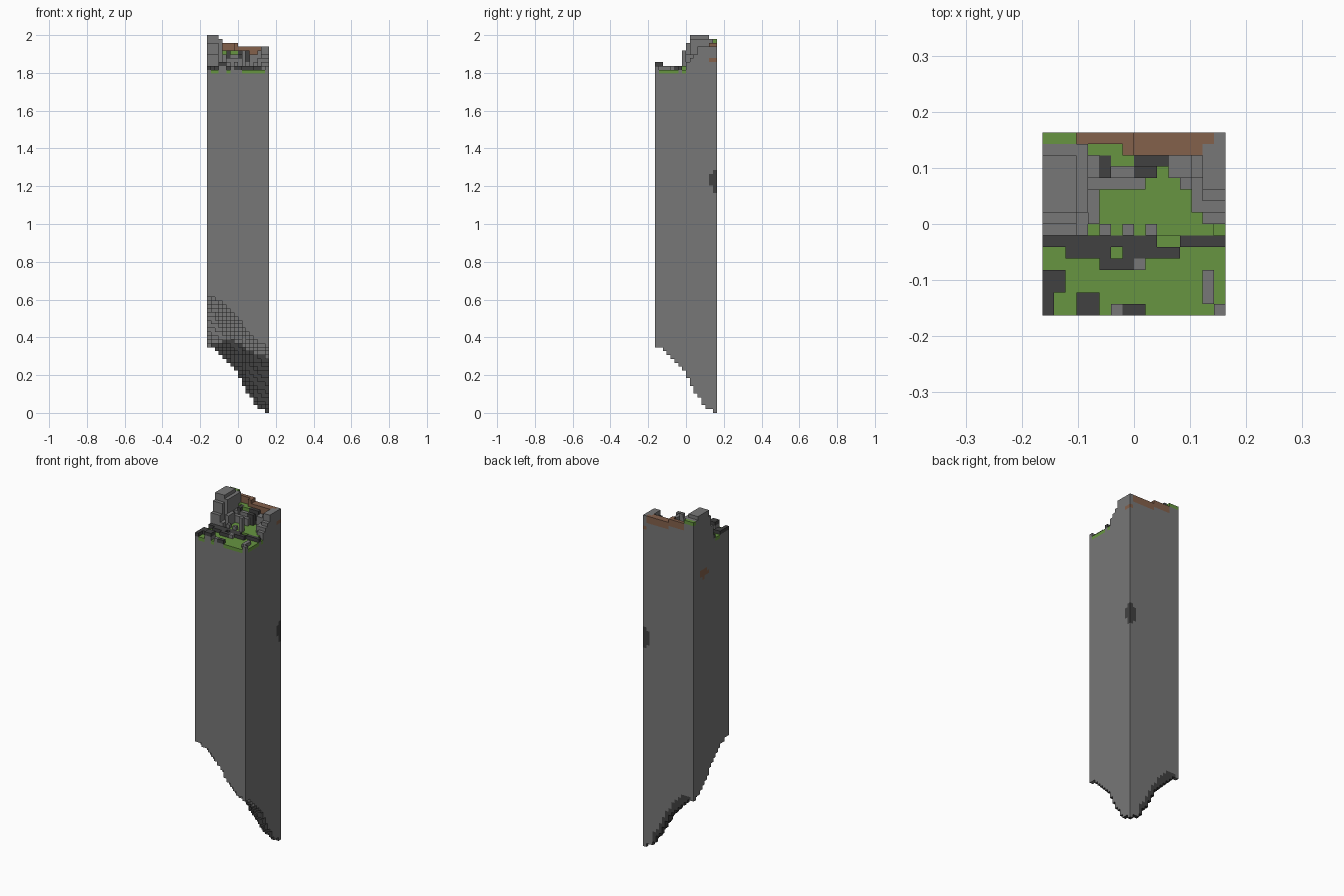
import bpy, bmesh
from mathutils import Vector

if "Cube" in bpy.data.objects:
    bpy.data.objects.remove(bpy.data.objects["Cube"], do_unlink=True)

N, LAYERS, FLOOR = 16, 98, 89
CELL = 2 / LAYERS
HALF = N * CELL / 2
GREY, DARK, GREEN, BROWN = range(4)


def material(name, rgb):
    mat = bpy.data.materials.new(name)
    mat.use_nodes = True
    color = (*rgb, 1)
    mat.diffuse_color = color
    mat.node_tree.nodes["Principled BSDF"].inputs["Base Color"].default_value = color
    return mat


materials = [
    material("stone grey", (.185, .185, .185)),
    material("dark rock", (.053, .053, .053)),
    material("grass green", (.135, .30, .053)),
    material("earth brown", (.23, .119, .071)),
]


def curve(points, t):
    """Piecewise linear profile."""
    for (a, u), (b, v) in zip(points, points[1:]):
        if t <= b:
            return u + (v - u) * (t - a) / (b - a)
    return points[-1][1]


# Slanted, stepped underside
TIP = [(0, .355), (3, .32), (8, .2), (10.5, .1), (13, .03), (16, 0)]
STAIN = [(0, .35), (5.5, .39), (13, .31), (16, .29)]


def underside(i, j):
    a, b = curve(TIP, i + .5), curve(TIP, j + .5)
    return round((a + b - .65 * a * b) / CELL)


bottom = {(i, j): underside(i, j) for i in range(N) for j in range(N)}
top = {c: FLOOR for c in bottom}
cap = {c: (GREEN, 1) for c in bottom}


def stamp(color, depth, boxes):
    """Set height and cap colour on blocks of cells: x0, x1, y0, y1, height."""
    for x0, x1, y0, y1, height in boxes:
        for i in range(x0, x1):
            for j in range(y0, y1):
                top[i, j] = height
                cap[i, j] = (color, depth)


# Inner grass floor and ledge
stamp(GREEN, 1, [(5, 15, 7, 13, 90), (4, 8, 13, 15, 94)])
# Dark rubble on the front lawn
stamp(DARK, 1, [(0, 10, 6, 7, 90), (12, 16, 6, 7, 90), (2, 6, 5, 6, 90),
                (7, 12, 5, 6, 90), (5, 8, 4, 5, 90), (0, 2, 2, 4, 90),
                (0, 1, 0, 2, 90), (3, 5, 0, 2, 91), (7, 9, 0, 1, 90)])
# Left tower stump, stepping up to the back
stamp(GREY, 1, [(0, 3, 7, 8, 93), (0, 3, 8, 9, 96), (0, 3, 9, 14, 98),
                (0, 3, 14, 15, 97), (3, 4, 7, 9, 91), (3, 4, 9, 15, 97),
                (4, 5, 8, 14, 93), (4, 9, 11, 12, 92), (6, 8, 12, 13, 93)])
# Right wall stump
stamp(GREY, 1, [(11, 14, 12, 14, 93), (13, 14, 9, 12, 92), (12, 13, 11, 12, 91),
                (14, 16, 8, 9, 91), (14, 16, 9, 10, 92), (14, 16, 10, 11, 93),
                (14, 16, 11, 16, 95), (13, 14, 12, 14, 94)])
# Back wall with its earth cap and grassy corner
stamp(DARK, 3, [(5, 6, 12, 14, 94), (8, 10, 12, 13, 93), (8, 11, 13, 14, 94)])
stamp(BROWN, 2, [(3, 7, 15, 16, 96), (7, 8, 14, 16, 96), (8, 14, 14, 16, 95),
                 (14, 15, 15, 16, 95)])
stamp(GREEN, 1, [(0, 3, 15, 16, 97)])
# Small stone posts
stamp(GREY, 4, [(9, 10, 7, 8, 94), (7, 8, 7, 8, 91), (5, 6, 7, 8, 91),
                (8, 9, 4, 5, 90), (14, 15, 1, 4, 90), (15, 16, 0, 1, 90),
                (6, 7, 0, 1, 90)])

# Mineral patches in the side faces: centre, radii, colour
PATCHES = [((16, 16, 60.3), (2.2, 1.9, 3), DARK),
           ((0, 11.3, 80.7), (1, 2.2, 1.4), BROWN),
           ((16, 15, 91.5), (1, 1.1, 1.1), BROWN)]


def solid(i, j, k):
    return (i, j) in top and bottom[i, j] <= k < top[i, j]


def face_color(i, j, k, axis, sign):
    z = (k + .5) * CELL
    middle = (i + .5, j + .5, k + .5)
    for centre, radii, color in PATCHES:
        if sum(((m - c) / r) ** 2 for m, c, r in zip(middle, centre, radii)) < 1:
            return color
    color, depth = cap[i, j]
    if k >= top[i, j] - depth and k >= FLOOR - 1:
        return color
    outer_right = axis == 0 and sign > 0 and i == N - 1
    outer_back = axis == 1 and sign > 0 and j == N - 1
    if z < curve(STAIN, i + .5) and not outer_right:
        if not outer_back or (i < 13 and z < curve(TIP, i + .5) + .06):
            return DARK
    return GREY


def block_part(name, low, high):
    """Skin the exposed sides of the blocks between two layers."""
    bm = bmesh.new()
    for (i, j) in top:
        for k in range(max(low, bottom[i, j]), min(high, top[i, j])):
            for axis in range(3):
                for sign in (-1, 1):
                    step = [0, 0, 0]
                    step[axis] = sign
                    if solid(i + step[0], j + step[1], k + step[2]):
                        continue
                    corners = []
                    for u, v in ((0, 0), (1, 0), (1, 1), (0, 1))[::sign]:
                        p = Vector((i, j, k))
                        p[axis] += sign > 0
                        p[(axis + 1) % 3] += u
                        p[(axis + 2) % 3] += v
                        corners.append(bm.verts.new(p * CELL - Vector((HALF, HALF, 0))))
                    face = bm.faces.new(corners)
                    face.material_index = face_color(i, j, k, axis, sign)
    # Join the blocks into large flat faces
    bmesh.ops.remove_doubles(bm, verts=bm.verts[:], dist=CELL / 100)
    bmesh.ops.dissolve_limit(bm, angle_limit=.01, verts=bm.verts[:],
                             edges=bm.edges[:], delimit={'MATERIAL'})
    mesh = bpy.data.meshes.new(name)
    bm.to_mesh(mesh)
    bm.free()
    for mat in materials:
        mesh.materials.append(mat)
    obj = bpy.data.objects.new(name, mesh)
    bpy.context.collection.objects.link(obj)


block_part("broken_tip", 0, 32)
block_part("stone_shaft", 32, FLOOR - 1)
block_part("ruined_top", FLOOR - 1, LAYERS)
